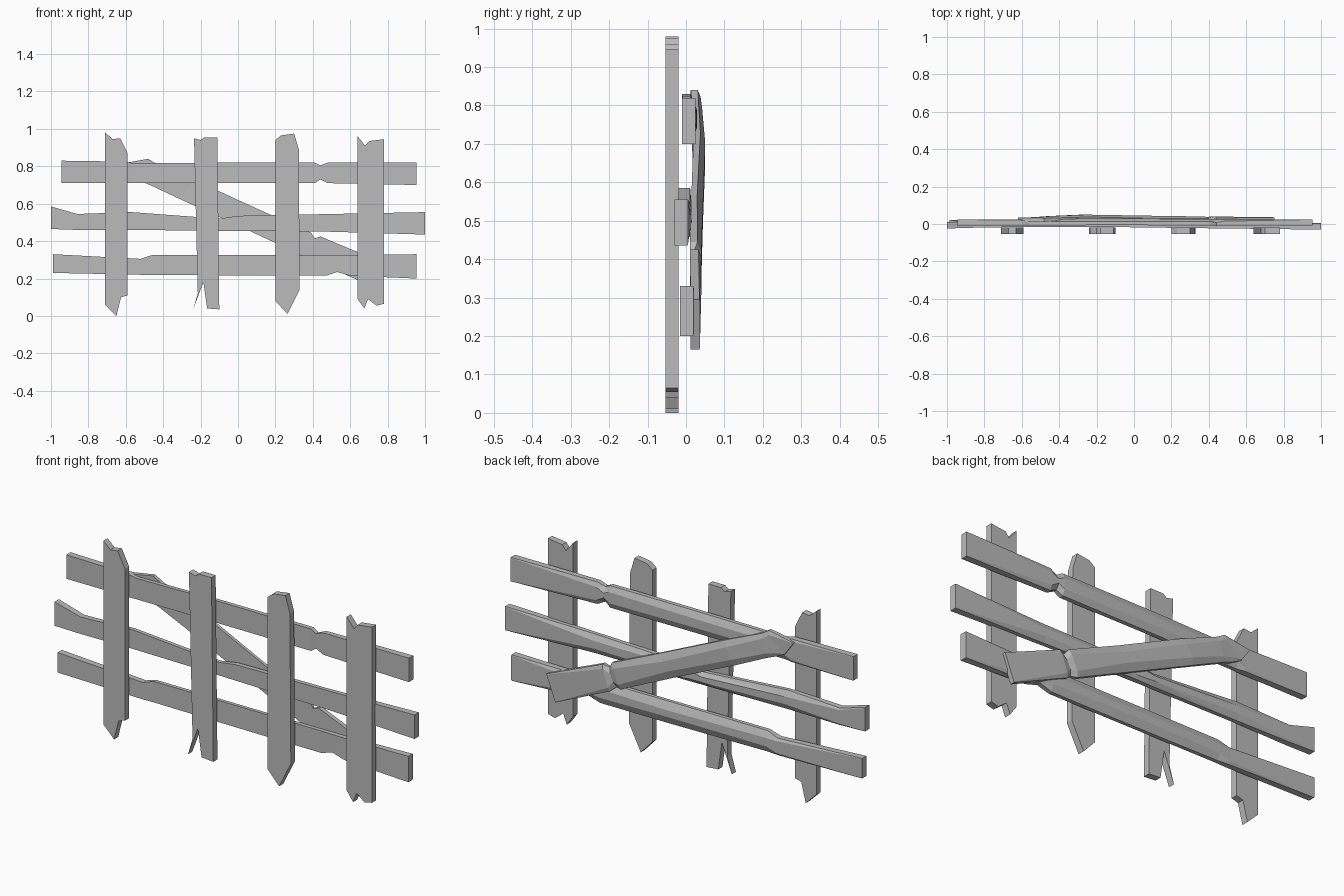
import bpy
import bmesh
from mathutils import Vector

default_cube = bpy.data.objects.get("Cube")
if default_cube:
    bpy.data.objects.remove(default_cube, do_unlink=True)

# Single weathered grey for all the boards
grey = bpy.data.materials.new("weathered_grey")
grey.use_nodes = True
colour = (.5, .5, .5, 1)
grey.diffuse_color = colour
grey.node_tree.nodes["Principled BSDF"].inputs["Base Color"].default_value = colour


def finish(name, mesh_builder):
    """Turn a bmesh into a named flat-shaded object."""
    bmesh.ops.recalc_face_normals(mesh_builder, faces=mesh_builder.faces)
    mesh = bpy.data.meshes.new(name)
    mesh_builder.to_mesh(mesh)
    mesh_builder.free()
    mesh.materials.append(grey)
    board = bpy.data.objects.new(name, mesh)
    bpy.context.collection.objects.link(board)
    return board


def picket(name, outline, front=-.053, back=-.02):
    """Upright board: a broken outline in x and z, extruded along y."""
    builder = bmesh.new()
    face = builder.faces.new([builder.verts.new((x, front, z)) for x, z in outline])
    extruded = bmesh.ops.extrude_face_region(builder, geom=[face])["geom"]
    moved = [item for item in extruded if isinstance(item, bmesh.types.BMVert)]
    bmesh.ops.translate(builder, verts=moved, vec=(0, back - front, 0))
    return finish(name, builder)


def section(low, high, front, back, wear):
    """Cross-section of a plank whose two back edges are worn away."""
    low, high = Vector((low[0], 0, low[1])), Vector((high[0], 0, high[1]))
    drop = min(wear * .05, (back - front) * .6)
    corners = [(0, front), (1, front), (1, back - drop),
               (1 - wear, back), (wear, back), (0, back - drop)]
    return [low.lerp(high, t) + Vector((0, y, 0)) for t, y in corners]


def plank(name, sections):
    """Join a row of cross-sections into a closed plank."""
    builder = bmesh.new()
    rings = [[builder.verts.new(point) for point in ring] for ring in sections]
    for ring, following in zip(rings, rings[1:]):
        for index in range(len(ring)):
            after = (index + 1) % len(ring)
            builder.faces.new((ring[index], ring[after], following[after], following[index]))
    builder.faces.new(rings[0])
    builder.faces.new(rings[-1])
    bmesh.ops.triangulate(builder, faces=builder.faces[:])
    return finish(name, builder)


def rail(name, stations, thickness=.035):
    """Horizontal plank; each station is x, bottom, top, front, wear."""
    return plank(name, [section((x, bottom), (x, top), front, front + thickness, wear)
                        for x, bottom, top, front, wear in stations])


# Four pickets with splintered ends
picket("picket_far_right", [
    (-.71, .98), (-.67, .945), (-.63, .95), (-.59, .87), (-.59, .11),
    (-.625, .1), (-.65, 0), (-.71, .06)])
picket("picket_inner_right", [
    (-.235, .95), (-.2, .94), (-.18, .955), (-.11, .955), (-.1, .035),
    (-.165, .04), (-.185, .18), (-.24, .035), (-.215, .12)])
picket("picket_inner_left", [
    (.2, .94), (.23, .965), (.3, .975), (.325, .89), (.33, .14),
    (.265, .01), (.2, .08)])
picket("picket_far_left", [
    (.64, .96), (.68, .91), (.7, .935), (.78, .945), (.78, .065),
    (.74, .055), (.695, .09), (.675, .04), (.64, .09)])

# Three rails with chips and worn back edges
rail("top_rail", [
    (-.945, .71, .83, -.01, .02), (-.6, .71, .825, -.01, .1),
    (-.56, .71, .815, -.008, .3), (-.1, .71, .82, -.006, .3),
    (.41, .71, .82, -.008, .25), (.44, .73, .805, -.01, .35),
    (.48, .71, .82, -.01, .2), (.955, .7, .82, -.01, .02)])
rail("middle_rail", [
    (-1, .465, .585, -.024, .02), (-.86, .46, .545, -.02, .1),
    (-.57, .46, .555, -.015, .3), (-.1, .455, .52, -.015, .3),
    (0, .455, .535, -.018, .2), (.5, .45, .545, -.024, .3),
    (1, .435, .555, -.03, .02)])
rail("bottom_rail", [
    (-.99, .23, .33, -.015, .02), (-.52, .22, .305, -.012, .15),
    (-.46, .22, .325, -.01, .3), (.1, .215, .325, -.008, .35),
    (.47, .215, .325, -.01, .3), (.53, .235, .325, -.012, .25),
    (.6, .215, .325, -.013, .2), (.955, .2, .33, -.015, .02)])

# Diagonal brace nailed across the back, bowed and cracked
plank("diagonal_brace", [
    section((-.57, .745), (-.62, .815), .01, .034, .02),
    section((-.52, .72), (-.48, .84), .012, .038, .15),
    section((-.47, .7), (-.44, .815), .015, .042, .2),
    section((-.3, .62), (-.24, .73), .02, .05, .25),
    section((.05, .46), (.12, .565), .014, .044, .3),
    section((.34, .325), (.39, .445), .01, .04, .2),
    section((.37, .325), (.41, .415), .01, .032, .3),
    section((.4, .3), (.44, .425), .01, .04, .15),
    section((.7, .165), (.75, .295), .012, .036, .02)])
